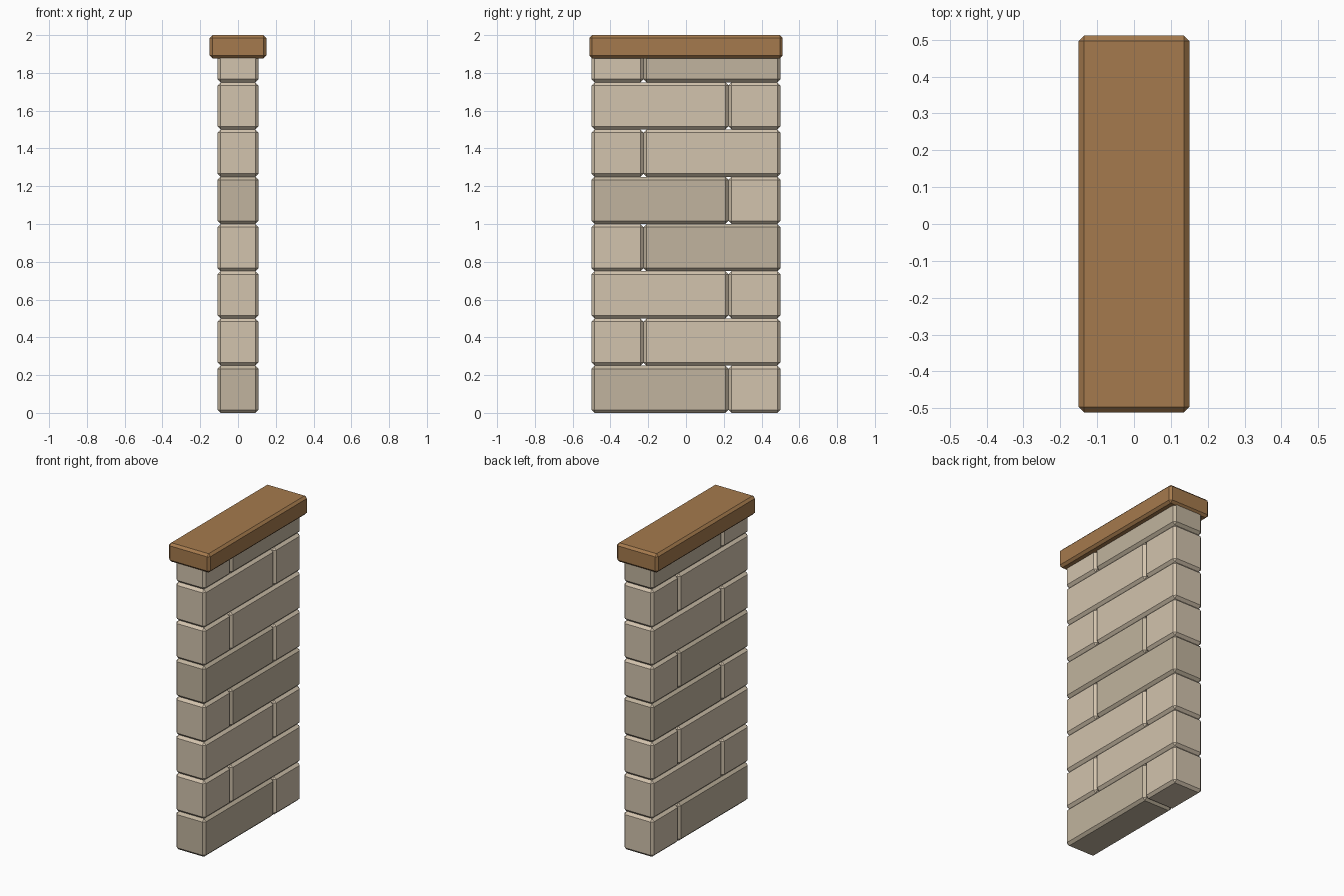
import bpy
import bmesh

if "Cube" in bpy.data.objects:
    bpy.data.objects.remove(bpy.data.objects["Cube"])


def material(name, color):
    m = bpy.data.materials.new(name)
    m.diffuse_color = (*color, 1)
    m.use_nodes = True
    m.node_tree.nodes["Principled BSDF"].inputs["Base Color"].default_value = m.diffuse_color
    return m


light = material("light_stone", (0.645, 0.546, 0.418))
dark = material("dark_stone", (0.533, 0.456, 0.342))
wood = material("wood", (0.376, 0.195, 0.074))


def chamfered_box(name, lo, hi, chamfer, mat):
    """Box between two corners with every edge cut flat."""
    bm = bmesh.new()
    bmesh.ops.create_cube(bm, size=1)
    for v in bm.verts:
        v.co = [a if c < 0 else b for c, a, b in zip(v.co, lo, hi)]
    bmesh.ops.bevel(bm, geom=bm.edges[:], offset=chamfer, segments=1,
                    profile=0.5, affect='EDGES')
    me = bpy.data.meshes.new(name)
    bm.to_mesh(me)
    bm.free()
    me.materials.append(mat)
    ob = bpy.data.objects.new(name, me)
    bpy.context.collection.objects.link(ob)
    return ob


# Stone courses: one long and one short block, the joint alternating sides
HALF_X, HALF_Y, COURSE, JOINT = 0.108, 0.5, 0.25, 0.225
DARK_LONG = {0, 3, 4, 7}
for i in range(8):
    side = 1 if i % 2 == 0 else -1
    z0 = i * COURSE
    z1 = z0 + COURSE if i < 7 else 1.94    # top course ends inside the cap
    for part, a, b in (("long", -HALF_Y, JOINT), ("short", JOINT, HALF_Y)):
        y0, y1 = sorted((a * side, b * side))
        mat = dark if part == "long" and i in DARK_LONG else light
        chamfered_box(f"{part}_block_{i + 1}", (-HALF_X, y0, z0),
                      (HALF_X, y1, z1), 0.0165, mat)

# Wooden cap
chamfered_box("cap", (-0.15, -0.512, 1.877), (0.15, 0.512, 2.0), 0.015, wood)
